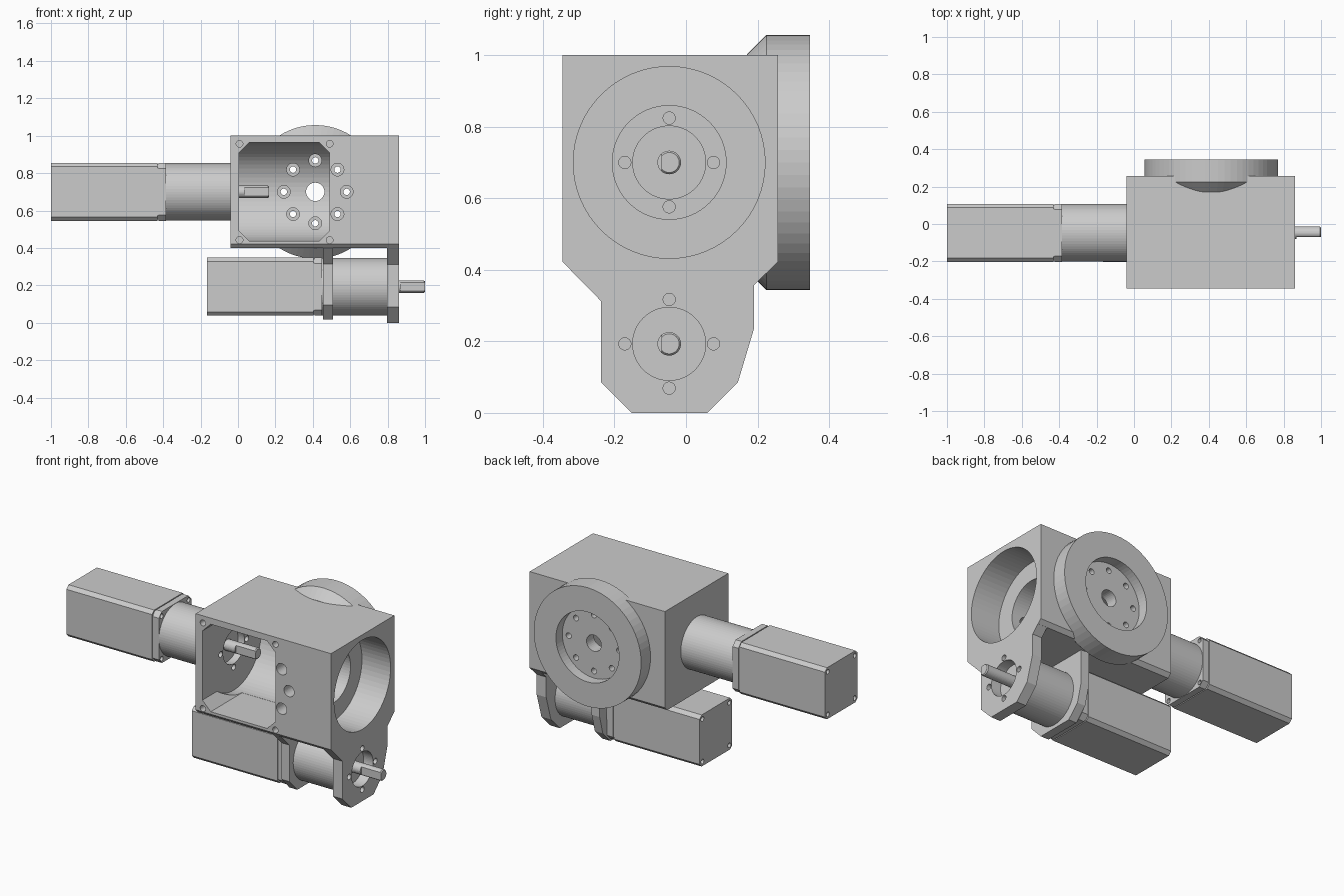
import bpy, bmesh
from math import sin, cos, pi

if "Cube" in bpy.data.objects:
    bpy.data.objects.remove(bpy.data.objects["Cube"])

YC, Z1, Z2, XC = -0.047, 0.70, 0.193, 0.413   # shaft axes and turntable centre


def circle(u, v, r, n=64):
    return [(u + r * cos(2 * pi * i / n), v + r * sin(2 * pi * i / n)) for i in range(n)]


def chamfer_rect(u0, u1, v0, v1, c):
    return [(u0 + c, v0), (u1 - c, v0), (u1, v0 + c), (u1, v1 - c),
            (u1 - c, v1), (u0 + c, v1), (u0, v1 - c), (u0, v0 + c)]


def loft(name, axis, sections):
    """Solid through matching sections [(position, points)] along X or Y."""
    bm = bmesh.new()
    rings = []
    for p, pts in sections:
        rings.append([bm.verts.new((p, u, v) if axis == 'X' else (u, p, v)) for u, v in pts])
    n = len(rings[0])
    for a, b in zip(rings, rings[1:]):
        for i in range(n):
            bm.faces.new((a[i], a[(i + 1) % n], b[(i + 1) % n], b[i]))
    bm.faces.new(rings[0])
    bm.faces.new(rings[-1])
    bmesh.ops.recalc_face_normals(bm, faces=bm.faces)
    me = bpy.data.meshes.new(name)
    bm.to_mesh(me)
    bm.free()
    ob = bpy.data.objects.new(name, me)
    bpy.context.collection.objects.link(ob)
    return ob


def prism(name, axis, a, b, pts):
    return loft(name, axis, [(a, pts), (b, pts)])


def combine(ob, others, op):
    for o in others:
        m = ob.modifiers.new("bool", 'BOOLEAN')
        m.operation, m.solver, m.object = op, 'EXACT', o
        o.hide_render = True
        dg = bpy.context.evaluated_depsgraph_get()
        me = bpy.data.meshes.new_from_object(ob.evaluated_get(dg))
        ob.modifiers.clear()
        ob.data = me
        bpy.data.objects.remove(o)


def mount_cutters(a, b, z):
    """Pilot bore and four screw holes of a gearbox flange."""
    cuts = [prism("cut", 'X', a, b, circle(YC, z, 0.102))]
    for du, dv in ((1, 0), (-1, 0), (0, 1), (0, -1)):
        cuts.append(prism("cut", 'X', a, b, circle(YC + 0.124 * du, z + 0.124 * dv, 0.017, 24)))
    return cuts


# Housing block with chamfered lower edges, end plate, bracket and turntable disc
housing = prism("housing", 'X', -0.04, 0.86,
                [(-0.345, 1), (0.257, 1), (0.257, 0.422), (0.235, 0.4), (-0.323, 0.4), (-0.345, 0.422)])
plate = prism("plate", 'X', 0.797, 0.86,
              [(-0.345, 0.6), (-0.345, 0.422), (-0.237, 0.312), (-0.237, 0.085), (-0.152, 0),
               (0.06, 0), (0.145, 0.085), (0.19, 0.235), (0.19, 0.357), (0.257, 0.422), (0.257, 0.6)])
bracket = prism("bracket", 'X', 0.455, 0.508,
                [(-0.32, 0.41), (-0.32, 0.398), (-0.237, 0.315), (-0.237, 0.095), (-0.162, 0.018),
                 (0.068, 0.018), (0.14, 0.09), (0.17, 0.2), (0.17, 0.41)])
disc = loft("disc", 'Y', [(0.17, circle(XC, Z1, 0.302)), (0.225, circle(XC, Z1, 0.357)),
                          (0.346, circle(XC, Z1, 0.357))])
combine(housing, [plate, bracket, disc], 'UNION')

# Front window, inner chamber, right-hand bore and turntable recess
cuts = [
    prism("cut", 'Y', -0.4, YC, chamfer_rect(0.005, 0.49, 0.437, 0.963, 0.055)),
    prism("cut", 'X', 0.005, 0.49, circle(YC, Z1, 0.262)),
    prism("cut", 'X', 0.67, 0.9, circle(YC, Z1, 0.268)),
    prism("cut", 'X', 0.45, 0.7, circle(YC, Z1, 0.159)),
    prism("cut", 'Y', 0.285, 0.4, circle(XC, Z1, 0.21)),
    prism("cut", 'Y', -0.4, 0.4, circle(XC, Z1, 0.049, 32)),
]
# Turntable screws: deep access bores with small through holes
for i in range(8):
    u, v = XC + 0.168 * cos(i * pi / 4), Z1 + 0.168 * sin(i * pi / 4)
    cuts.append(prism("cut", 'Y', -0.4, 0.235, circle(u, v, 0.034, 32)))
    cuts.append(prism("cut", 'Y', 0.2, 0.4, circle(u, v, 0.017, 24)))
# Cover screw holes around the window
for u in (0.008, 0.49):
    for v in (0.442, 0.957):
        cuts.append(prism("cut", 'Y', -0.4, -0.25, circle(u, v, 0.018, 24)))
cuts += mount_cutters(-0.1, 0.02, Z1) + mount_cutters(0.75, 0.9, Z2)
combine(housing, cuts, 'DIFFERENCE')


# Gearmotor: square motor, flange, round gearbox and D-cut shaft
def gearmotor(tag, x, z):
    h = 0.155
    sq = chamfer_rect(YC - h, YC + h, z - h, z + h, 0.02)
    groove = chamfer_rect(YC - h + 0.006, YC + h - 0.006, z - h + 0.006, z + h - 0.006, 0.022)
    flange = chamfer_rect(YC - h, YC + h, z - h, z + h, 0.03)
    body = loft(tag + "_motor_body", 'X', [
        (x, sq), (x + 0.57, sq), (x + 0.57, groove), (x + 0.576, groove),
        (x + 0.576, flange), (x + 0.615, flange)])
    holes = []
    for su in (-1, 1):
        for sv in (-1, 1):
            c = circle(YC + su * 0.128, z + sv * 0.128, 0.014, 20)
            holes.append(prism("cut", 'X', x - 0.05, x + 0.03, c))
            holes.append(prism("cut", 'X', x + 0.59, x + 0.66, c))
    combine(body, holes, 'DIFFERENCE')
    prism(tag + "_gearbox", 'X', x + 0.61, x + 0.962, circle(YC, z, 0.154))
    full = circle(YC, z, 0.033, 32)
    flat = [(max(u, YC - 0.022), v) for u, v in full]
    tip = [(max(u, YC - 0.022), v) for u, v in circle(YC, z, 0.028, 32)]
    loft(tag + "_shaft", 'X', [(x + 0.95, full), (x + 1.035, full), (x + 1.036, flat),
                               (x + 1.16, flat), (x + 1.166, tip)])


gearmotor("upper", -1.0, Z1)
gearmotor("lower", -0.166, Z2)
